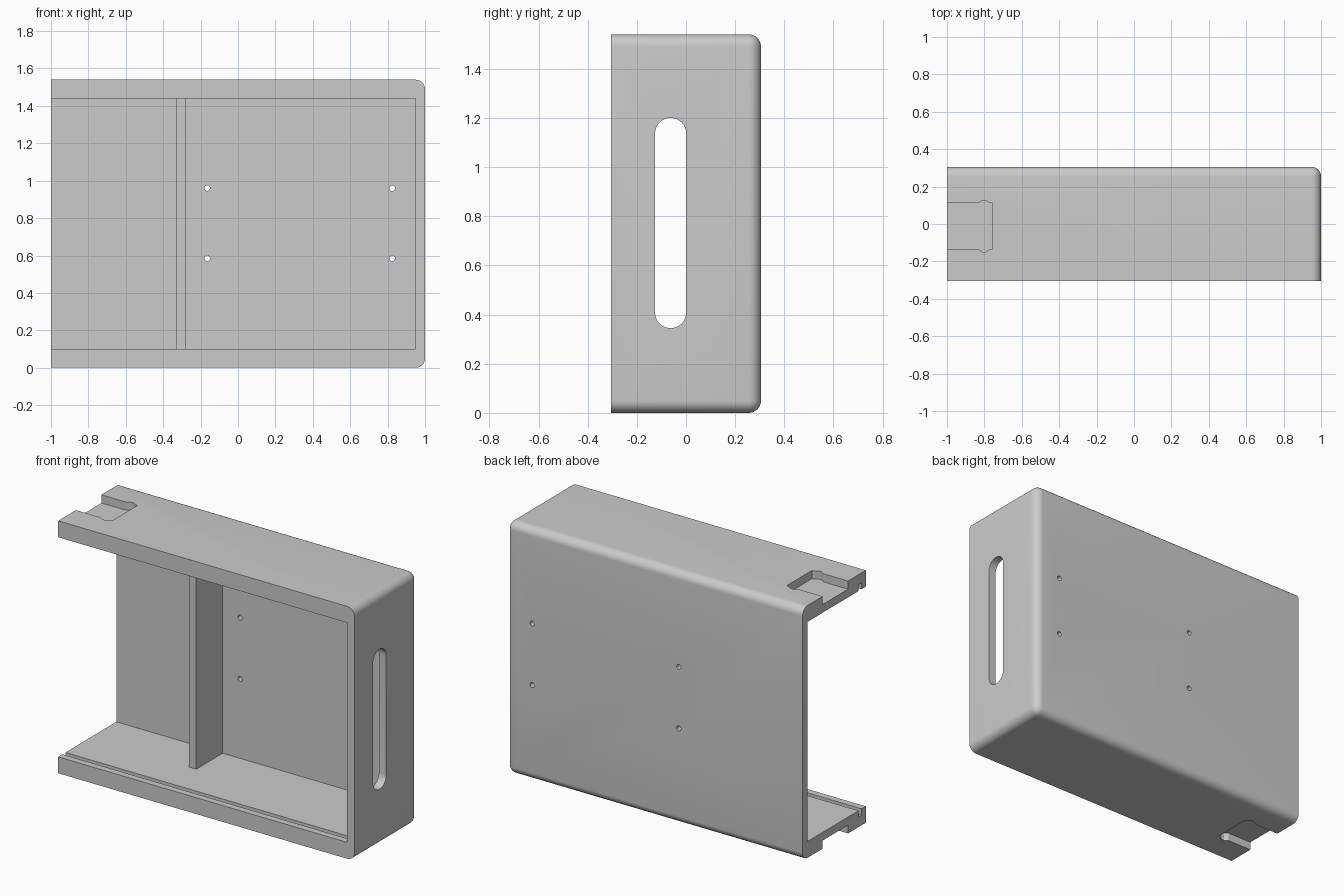
import bpy
import bmesh
import math
from mathutils import Matrix, Vector

cube = bpy.data.objects.get("Cube")
if cube:
    bpy.data.objects.remove(cube, do_unlink=True)

W, D, H = 1.0, 0.305, 1.54          # half width, half depth, height
WALL, RAIL, ROUND = 0.05, 0.10, 0.05

grey = bpy.data.materials.new("plain grey")
grey.use_nodes = True
colour = (0.6, 0.6, 0.6, 1)
grey.diffuse_color = colour
grey.node_tree.nodes["Principled BSDF"].inputs["Base Color"].default_value = colour


def finish(name, bm):
    bmesh.ops.recalc_face_normals(bm, faces=bm.faces)
    mesh = bpy.data.meshes.new(name)
    bm.to_mesh(mesh)
    bm.free()
    mesh.materials.append(grey)
    obj = bpy.data.objects.new(name, mesh)
    bpy.context.collection.objects.link(obj)
    return obj


def box_bm(low, high):
    bm = bmesh.new()
    low, high = Vector(low), Vector(high)
    bmesh.ops.create_cube(bm, size=1, matrix=Matrix.Translation((low + high) / 2)
                          @ Matrix.Diagonal((*(high - low), 1)))
    return bm


def box(name, low, high):
    return finish(name, box_bm(low, high))


def prism(name, points, offset):
    bm = bmesh.new()
    face = bm.faces.new([bm.verts.new(p) for p in points])
    moved = bmesh.ops.extrude_face_region(bm, geom=[face])["geom"]
    bmesh.ops.translate(bm, vec=offset,
                        verts=[v for v in moved if isinstance(v, bmesh.types.BMVert)])
    return finish(name, bm)


def cut(target, cutter):
    cutter.hide_render = True
    bpy.context.view_layer.objects.active = target
    mod = target.modifiers.new("cut", "BOOLEAN")
    mod.operation, mod.solver, mod.object = "DIFFERENCE", "EXACT", cutter
    bpy.ops.object.modifier_apply(modifier=mod.name)
    bpy.data.objects.remove(cutter, do_unlink=True)


# Outer block, rounded everywhere except around the open left end and front
bm = box_bm((-W, -D, 0), (W, D, H))
rounded = [e for e in bm.edges
           if not all(v.co.x < 0 for v in e.verts)
           and not all(v.co.y < 0 for v in e.verts)]
bmesh.ops.bevel(bm, geom=rounded, offset=ROUND, segments=8, profile=0.5, affect="EDGES")
case = finish("case_shell", bm)

# Hollow interior
cut(case, box("cavity", (-W - 1, -D - 1, RAIL), (W - WALL, D - WALL, H - RAIL)))

# Sliding panel grooves inside both rails
for low, high in ((RAIL - 0.04, RAIL + 0.1), (H - RAIL - 0.1, H - RAIL + 0.04)):
    cut(case, box("groove", (-W - 0.1, -D + 0.04, low), (W - WALL, -D + 0.07, high)))

# Long round-ended slot through the right wall
slot = []
r, mid = 0.0635, -0.0625
for centre, start in ((1.2 - r, 0), (0.345 + r, math.pi)):
    for i in range(17):
        a = start + math.pi * i / 16
        slot.append((W - 0.2, mid + r * math.cos(a), centre + r * math.sin(a)))
cut(case, prism("slot", slot, (0.4, 0, 0)))

# Four screw holes through the back
for x in (-0.165, 0.825):
    for z in (0.585, 0.96):
        ring = [(x + 0.015 * math.cos(math.tau * i / 20), D - 0.15,
                 z + 0.015 * math.sin(math.tau * i / 20)) for i in range(20)]
        cut(case, prism("screw_hole", ring, (0, 0.3, 0)))

# Latch recess with side notches, in the top and the bottom
half = [(-W - 0.1, 0.1225), (-0.835, 0.1225), (-0.812, 0.1375),
        (-0.792, 0.1375), (-0.77, 0.1225), (-0.757, 0.1225)]
outline = half + [(x, -y) for x, y in reversed(half)]
for z in (H - 0.05, -0.05):
    cut(case, prism("latch_recess", [(x, y - 0.0115, z) for x, y in outline], (0, 0, 0.1)))

# Inner divider, tucked slightly into the walls
divider = box("divider", (-0.33, 0, RAIL - 0.01), (-0.282, D - WALL + 0.01, H - RAIL + 0.01))

bpy.ops.object.select_all(action="DESELECT")
case.select_set(True)
bpy.context.view_layer.objects.active = case
bpy.ops.object.shade_smooth_by_angle(angle=math.radians(30))
